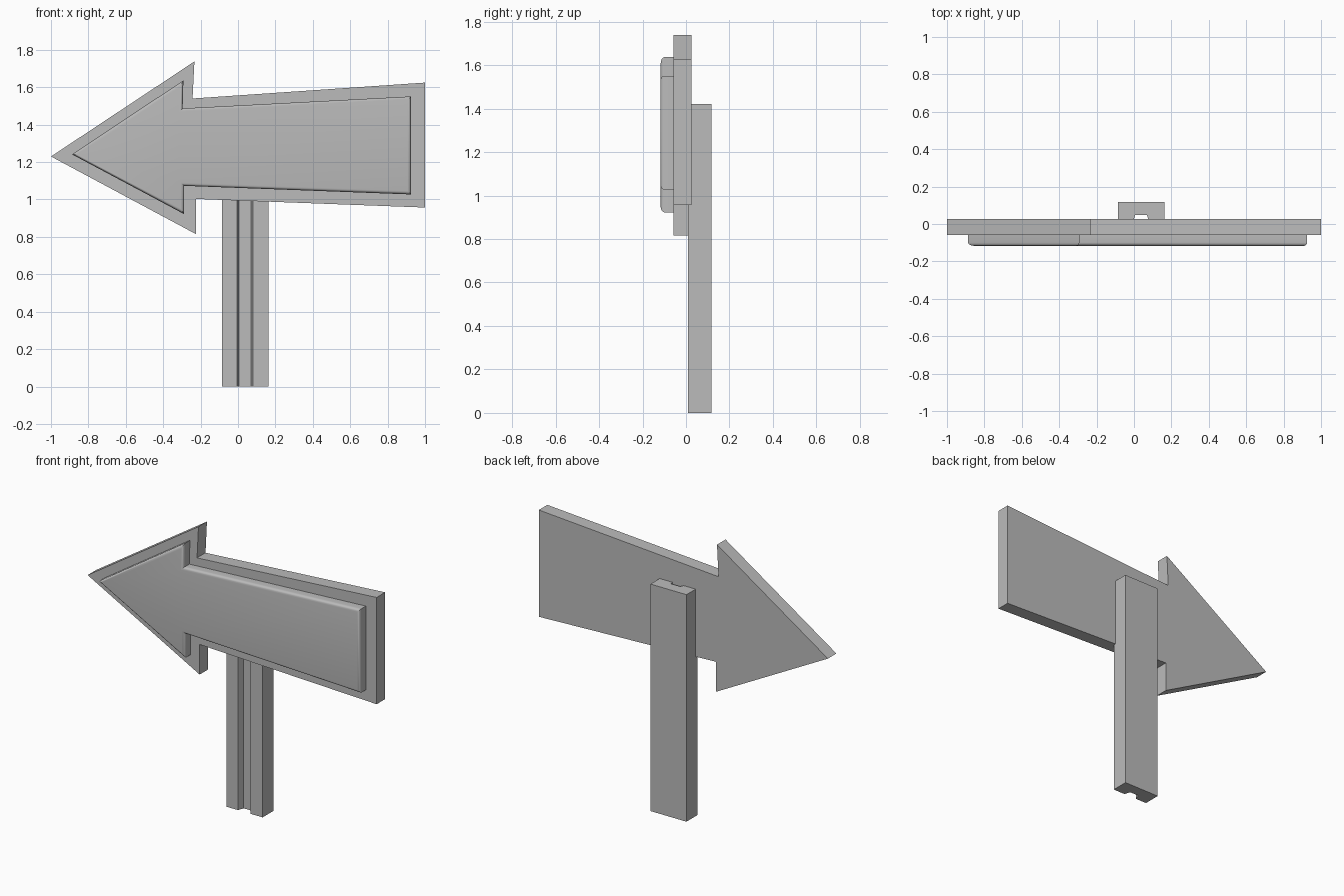
import bpy
import bmesh
from math import radians

cube = bpy.data.objects.get("Cube")
if cube:
    bpy.data.objects.remove(cube, do_unlink=True)

# Single grey finish
grey = bpy.data.materials.new("plain_grey")
grey.use_nodes = True
colour = (0.5, 0.5, 0.5, 1)
grey.diffuse_color = colour
grey.node_tree.nodes["Principled BSDF"].inputs["Base Color"].default_value = colour


def extrude_profile(name, points, direction, round_front=0.0):
    """Extrude a closed profile; optionally round the edges of its front face."""
    bm = bmesh.new()
    face = bm.faces.new([bm.verts.new(p) for p in points])
    result = bmesh.ops.extrude_face_region(bm, geom=[face], use_keep_orig=True)
    moved = [g for g in result["geom"] if isinstance(g, bmesh.types.BMVert)]
    bmesh.ops.translate(bm, verts=moved, vec=direction)
    bmesh.ops.recalc_face_normals(bm, faces=bm.faces)
    if round_front:
        front = min(v.co.y for v in bm.verts)
        rim = [e for e in bm.edges if all(abs(v.co.y - front) < 1e-5 for v in e.verts)]
        bmesh.ops.bevel(bm, geom=rim, offset=round_front, segments=4,
                        profile=0.5, affect="EDGES")
    mesh = bpy.data.meshes.new(name)
    bm.to_mesh(mesh)
    bm.free()
    mesh.materials.append(grey)
    obj = bpy.data.objects.new(name, mesh)
    bpy.context.collection.objects.link(obj)
    return obj


# Arrow-shaped backing board
board = [(-1, 1.23), (-0.233, 1.738), (-0.243, 1.54), (1, 1.625),
         (1, 0.957), (-0.225, 1.003), (-0.225, 0.815)]
extrude_profile("arrow_board", [(x, 0.026, z) for x, z in board], (0, -0.084, 0))

# Raised arrow panel with a softened front rim
panel = [(-0.887, 1.241), (-0.292, 1.637), (-0.296, 1.487), (0.925, 1.551),
         (0.925, 1.027), (-0.288, 1.073), (-0.288, 0.922)]
raised = extrude_profile("raised_panel", [(x, -0.056, z) for x, z in panel],
                         (0, -0.061, 0), round_front=0.018)
bpy.ops.object.select_all(action="DESELECT")
raised.select_set(True)
bpy.context.view_layer.objects.active = raised
bpy.ops.object.shade_smooth_by_angle(angle=radians(40))

# Post with a slanted groove along its front
post = [(-0.085, 0.009), (-0.006, 0.009), (0.006, 0.047), (0.07, 0.047),
        (0.08, 0.009), (0.164, 0.009), (0.164, 0.117), (-0.085, 0.117)]
extrude_profile("grooved_post", [(x, y, 0) for x, y in post], (0, 0, 1.42))
